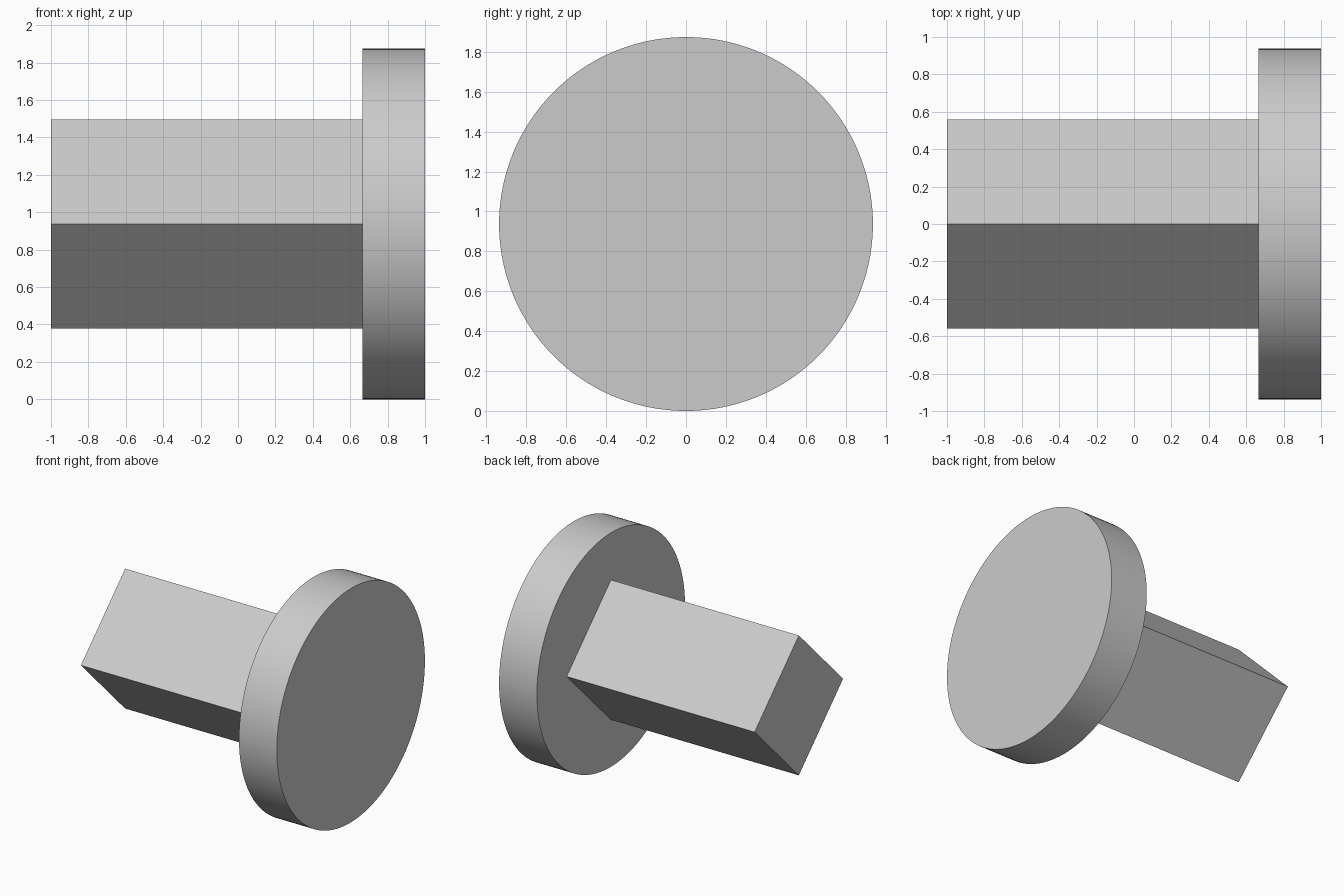
import bpy
import math

cube = bpy.data.objects.get("Cube")
if cube:
    bpy.data.objects.remove(cube, do_unlink=True)

# Single plain grey
grey = bpy.data.materials.new("plain_grey")
grey.use_nodes = True
colour = (0.6, 0.6, 0.6, 1)
grey.diffuse_color = colour
grey.node_tree.nodes["Principled BSDF"].inputs["Base Color"].default_value = colour

AXIS_Z = 0.937
JOIN_X = 0.665


def prism_along_x(name, sides, radius, x0, x1):
    bpy.ops.mesh.primitive_cylinder_add(
        vertices=sides, radius=radius, depth=x1 - x0,
        location=((x0 + x1) / 2, 0, AXIS_Z), rotation=(0, math.pi / 2, 0))
    part = bpy.context.object
    part.name = name
    part.data.materials.append(grey)
    return part


# Square shaft standing on its edge
prism_along_x("square_shaft", 4, 0.56, -1, JOIN_X)

# Round head with a smooth rim and sharp edges
prism_along_x("round_head", 128, AXIS_Z, JOIN_X, 1)
bpy.ops.object.shade_smooth_by_angle(angle=math.radians(30))
